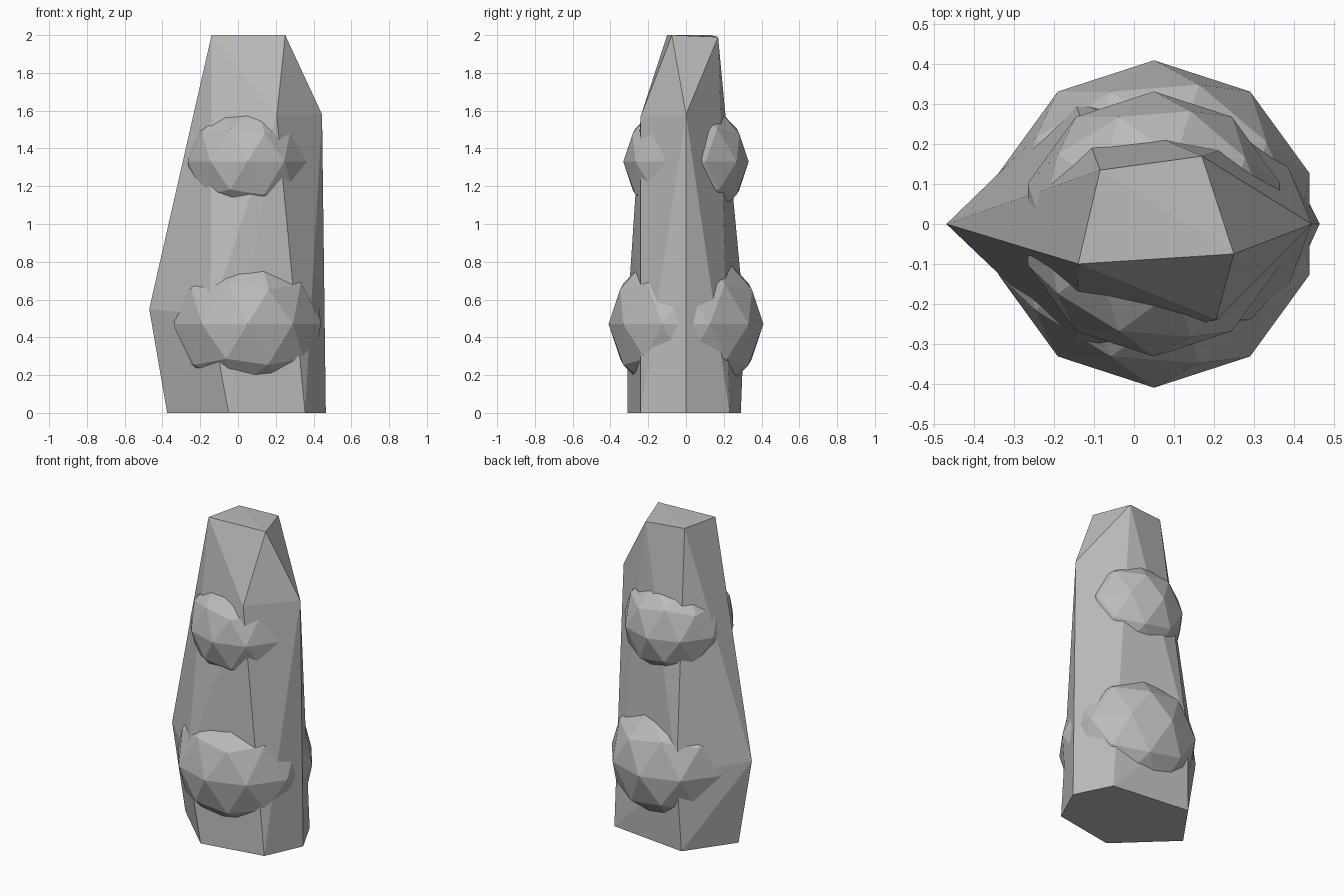
import bpy, bmesh

if "Cube" in bpy.data.objects:
    bpy.data.objects.remove(bpy.data.objects["Cube"])

stone = bpy.data.materials.new("grey stone")
stone.diffuse_color = (0.5, 0.5, 0.5, 1)
stone.use_nodes = True
stone.node_tree.nodes["Principled BSDF"].inputs["Base Color"].default_value = stone.diffuse_color


def finish(bm, name):
    bmesh.ops.recalc_face_normals(bm, faces=bm.faces)
    mesh = bpy.data.meshes.new(name)
    bm.to_mesh(mesh)
    bm.free()
    mesh.materials.append(stone)
    obj = bpy.data.objects.new(name, mesh)
    bpy.context.collection.objects.link(obj)
    return obj


# Faceted stone column: convex hull of its corner points
base = [(0.465, 0), (0.35, 0.23), (-0.17, 0.29), (-0.375, 0), (-0.05, -0.31), (0.355, -0.24)]
corners = [(x, y, 0) for x, y in base]
corners += [(-0.47, 0, 0.55), (-0.145, -0.31, 0.52), (-0.15, 0.31, 0.5)]  # low ridge points
corners += [(0.445, 0, 1.58), (0.205, -0.24, 1.57)]                      # high ridge points
corners += [(-0.14, -0.10, 2), (0.25, -0.075, 2), (0.17, 0.17, 1.99), (-0.085, 0.135, 2)]
bm = bmesh.new()
for c in corners:
    bm.verts.new(c)
bmesh.ops.convex_hull(bm, input=bm.verts[:])
finish(bm, "stone_column")

# Low-poly boulders bulging through the column
for name, z, r in (("lower_bulge", 0.47, 0.41), ("upper_bulge", 1.33, 0.332)):
    bm = bmesh.new()
    bmesh.ops.create_icosphere(bm, subdivisions=2, radius=r)
    bmesh.ops.translate(bm, verts=bm.verts, vec=(0.05, 0, z))
    finish(bm, name)
